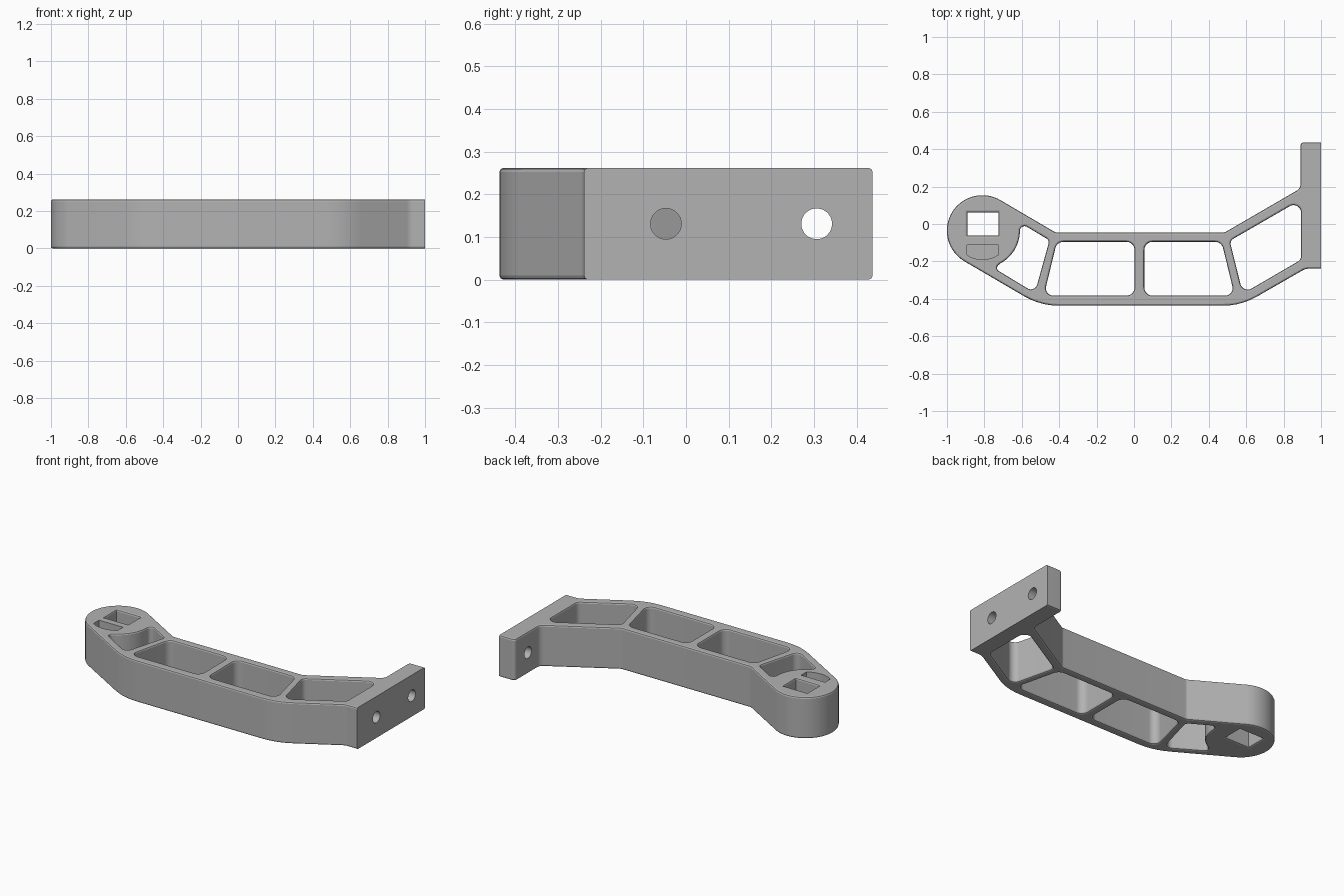
import bpy, bmesh, math
from mathutils import Vector

if "Cube" in bpy.data.objects:
    bpy.data.objects.remove(bpy.data.objects["Cube"])

HEIGHT, EDGE = 0.262, 0.01
HUB, HUB_R = Vector((-0.81, -0.035)), 0.19

grey = bpy.data.materials.new("grey plastic")
grey.use_nodes = True
grey.diffuse_color = (0.45, 0.45, 0.45, 1)
grey.node_tree.nodes["Principled BSDF"].inputs["Base Color"].default_value = grey.diffuse_color


def rounded(corners):
    """Closed 2D outline from (x, y, radius) corners."""
    out = []
    for i, (x, y, r) in enumerate(corners):
        p = Vector((x, y))
        if r == 0:
            out.append(p)
            continue
        a = (Vector(corners[i - 1][:2]) - p).normalized()
        b = (Vector(corners[(i + 1) % len(corners)][:2]) - p).normalized()
        turn = math.pi - a.angle(b)
        centre = p + (a + b).normalized() * r / math.cos(turn / 2)
        start = p + a * r * math.tan(turn / 2) - centre
        end = p + b * r * math.tan(turn / 2) - centre
        steps = max(3, round(turn / 0.1))
        for k in range(steps + 1):
            t = k / steps
            v = start * math.sin((1 - t) * turn) + end * math.sin(t * turn)
            out.append(centre + v / math.sin(turn))
    # Drop coincident points where two arcs meet
    return [p for i, p in enumerate(out) if (p - out[i - 1]).length > 0.001]


def arc(radius, first, last, steps):
    """Points around the hub centre, angles in degrees."""
    angles = [math.radians(first + (last - first) * k / steps) for k in range(steps + 1)]
    return [(HUB.x + radius * math.cos(a), HUB.y + radius * math.sin(a), 0) for a in angles]


def prism(name, points, z0, z1):
    bm = bmesh.new()
    face = bm.faces.new([bm.verts.new((p[0], p[1], z0)) for p in points])
    top = bmesh.ops.extrude_face_region(bm, geom=[face])["geom"]
    bmesh.ops.translate(bm, vec=(0, 0, z1 - z0), verts=[v for v in top if isinstance(v, bmesh.types.BMVert)])
    bmesh.ops.recalc_face_normals(bm, faces=bm.faces)
    mesh = bpy.data.meshes.new(name)
    bm.to_mesh(mesh)
    bm.free()
    obj = bpy.data.objects.new(name, mesh)
    bpy.context.collection.objects.link(obj)
    return obj


# Outer outline: mounting flange, cranked arm, round hub
along, across = Vector((-math.sqrt(3) / 2, 0.5)), Vector((0.5, math.sqrt(3) / 2))
hub_a = HUB + (along + across) * HUB_R
hub_b = HUB + (along - across) * HUB_R
outline = [(1.03, -0.239, 0), (1.03, 0.437, 0), (0.89, 0.437, 0.02), (0.89, 0.19, 0.04),
           (0.485, -0.045, 0.03), (-0.42, -0.045, 0.03), (*hub_a, HUB_R), (*hub_b, HUB_R),
           (-0.5, -0.437, 0.37), (0.572, -0.437, 0.37), (0.917, -0.239, 0.06)]

# Openings: four truss windows and the square hub hole
windows = [
    arc(0.2, -62, 0, 12) + [(-0.608, 0.006, 0.025), (-0.452, -0.087, 0.025),
                            (-0.53, -0.368, 0.035), (-0.745, -0.238, 0.02)],
    [(-0.412, -0.095, 0.045), (-0.482, -0.383, 0.04), (0.003, -0.383, 0.045), (0.003, -0.095, 0.045)],
    [(0.055, -0.095, 0.045), (0.055, -0.383, 0.045), (0.538, -0.383, 0.04), (0.468, -0.095, 0.045)],
    [(0.512, -0.09, 0.03), (0.582, -0.372, 0.04), (0.893, -0.191, 0.035), (0.893, 0.13, 0.04)],
    [(-0.891, -0.062, 0), (-0.724, -0.062, 0), (-0.724, 0.062, 0), (-0.891, 0.062, 0)],
]


def area(pts):
    return sum(pts[i - 1].cross(pts[i]) for i in range(len(pts)))


# Bracket body: filled outline with softened rims
curve = bpy.data.curves.new("bracket", "CURVE")
curve.dimensions, curve.fill_mode = "2D", "BOTH"
curve.extrude = HEIGHT / 2 - EDGE
curve.bevel_depth, curve.bevel_resolution, curve.offset = EDGE, 1, -EDGE
for n, corners in enumerate([outline] + windows):
    pts = rounded(corners)
    if (area(pts) > 0) != (n == 0):
        pts.reverse()
    spline = curve.splines.new("POLY")
    spline.points.add(len(pts) - 1)
    for sp, p in zip(spline.points, pts):
        sp.co = (p.x, p.y, 0, 1)
    spline.use_cyclic_u = True
body = bpy.data.objects.new("bracket", curve)
bpy.context.collection.objects.link(body)
bpy.context.view_layer.objects.active = body
body.select_set(True)
bpy.ops.object.convert(target="MESH")
body = bpy.context.object
body.name = "bracket"

# Trim the flange to a flat mounting face
bm = bmesh.new()
bm.from_mesh(body.data)
bmesh.ops.translate(bm, vec=(0, 0, HEIGHT / 2), verts=bm.verts)
bmesh.ops.remove_doubles(bm, verts=bm.verts, dist=0.0002)
cut = bmesh.ops.bisect_plane(bm, geom=bm.verts[:] + bm.edges[:] + bm.faces[:],
                             plane_co=(1, 0, 0), plane_no=(1, 0, 0), clear_outer=True)
rim = [e for e in cut["geom_cut"] if isinstance(e, bmesh.types.BMEdge)]
bmesh.ops.contextual_create(bm, geom=rim)
bmesh.ops.recalc_face_normals(bm, faces=bm.faces)
bm.to_mesh(body.data)
bm.free()

# Blind hub slot and two bolt holes
slot = [(-0.725, -0.112), (-0.893, -0.112)] + [p[:2] for p in arc(0.155, 238, 303, 10)]
cutters = [prism("slot_cutter", slot, 0.1, HEIGHT + 0.1)]
for y in (-0.047, 0.306):
    bpy.ops.mesh.primitive_cylinder_add(vertices=40, radius=0.036, depth=0.2,
                                        location=(0.98, y, HEIGHT / 2), rotation=(0, math.pi / 2, 0))
    cutters.append(bpy.context.object)
for cutter in cutters:
    mod = body.modifiers.new("cut", "BOOLEAN")
    mod.object, mod.operation, mod.solver = cutter, "DIFFERENCE", "EXACT"
    bpy.context.view_layer.objects.active = body
    bpy.ops.object.modifier_apply(modifier=mod.name)
    bpy.data.objects.remove(cutter)

body.data.materials.clear()
body.data.materials.append(grey)
bpy.ops.object.select_all(action="DESELECT")
body.select_set(True)
bpy.context.view_layer.objects.active = body
bpy.ops.object.shade_smooth_by_angle(angle=math.radians(20))
